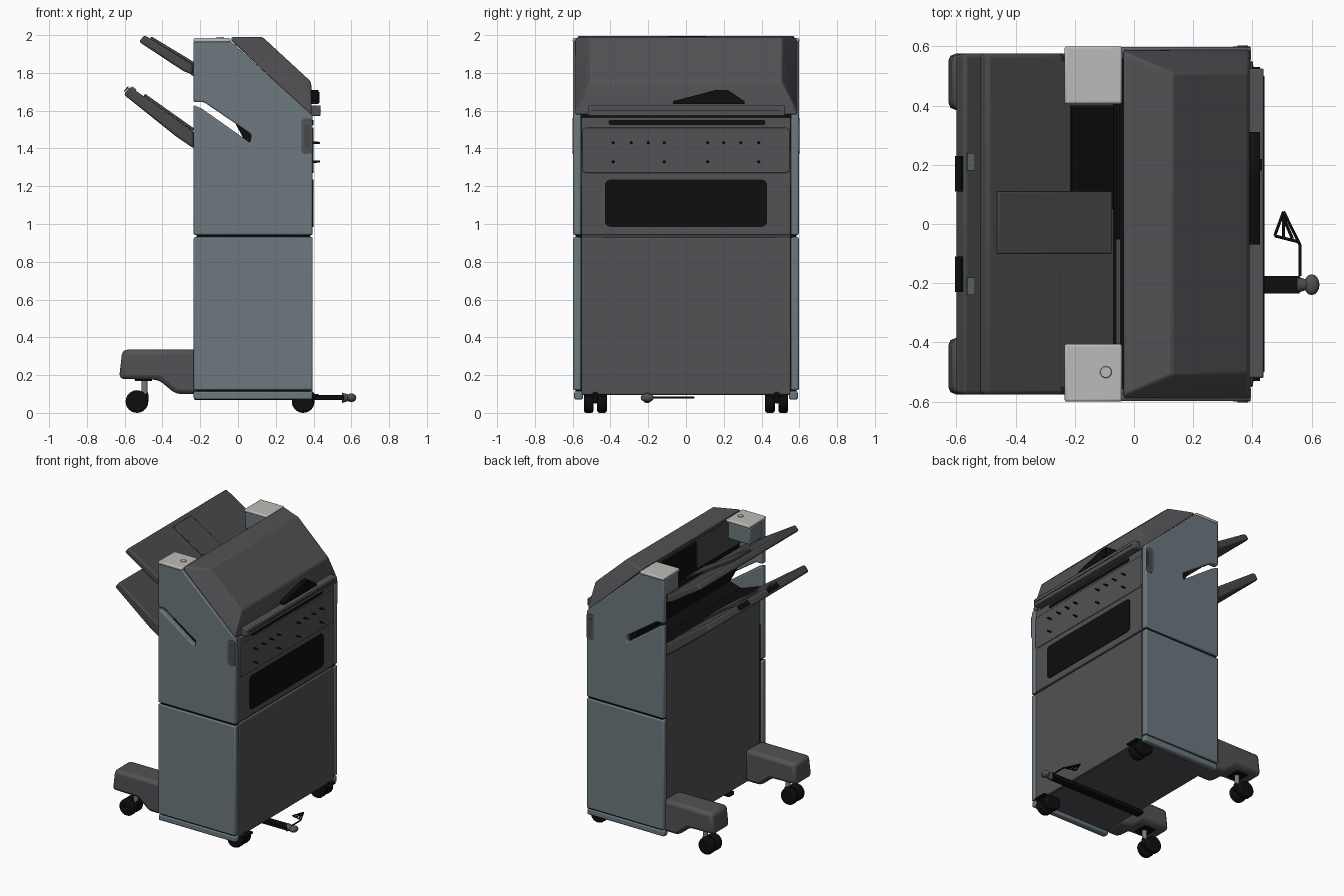
import bpy, bmesh, math
from mathutils import Vector

cube = bpy.data.objects.get("Cube")
if cube:
    bpy.data.objects.remove(cube, do_unlink=True)


def material(name, r, g, b):
    m = bpy.data.materials.new(name)
    m.use_nodes = True
    m.diffuse_color = (r, g, b, 1)
    node = next(n for n in m.node_tree.nodes if n.type == 'BSDF_PRINCIPLED')
    node.inputs["Base Color"].default_value = (r, g, b, 1)
    return m


CHARCOAL = material("charcoal plastic", .085, .083, .09)
DARK = material("dark grey plastic", .065, .065, .065)
BLUE = material("blue grey panel", .15, .19, .21)
LIGHT = material("light grey cap", .5, .5, .48)
BLACK = material("black", .004, .004, .004)
STEEL = material("steel", .2, .2, .21)


def finish(name, bm, mat, bevel=0, segments=2):
    bmesh.ops.recalc_face_normals(bm, faces=bm.faces)
    mesh = bpy.data.meshes.new(name)
    bm.to_mesh(mesh)
    bm.free()
    mesh.materials.append(mat)
    ob = bpy.data.objects.new(name, mesh)
    bpy.context.scene.collection.objects.link(ob)
    bpy.ops.object.select_all(action='DESELECT')
    ob.select_set(True)
    bpy.context.view_layer.objects.active = ob
    bpy.ops.object.shade_smooth_by_angle(angle=math.radians(35))
    if bevel:
        mod = ob.modifiers.new("rounded edges", 'BEVEL')
        mod.width, mod.segments = bevel, segments
        mod.limit_method = 'ANGLE'
    return ob


def prism(name, outline, start, end, mat, bevel=0, axis='y'):
    """Extrude an outline along y (outline is x, z) or along x (outline is y, z)."""
    bm = bmesh.new()
    def place(a, b, depth):
        return (a, depth, b) if axis == 'y' else (depth, a, b)
    face = bm.faces.new([bm.verts.new(place(a, b, start)) for a, b in outline])
    new = bmesh.ops.extrude_face_region(bm, geom=[face])["geom"]
    moved = [v for v in new if isinstance(v, bmesh.types.BMVert)]
    bmesh.ops.translate(bm, verts=moved, vec=place(0, 0, end - start))
    return finish(name, bm, mat, bevel)


def box(name, x0, x1, y0, y1, z0, z1, mat, bevel=0):
    return prism(name, [(x0, z0), (x1, z0), (x1, z1), (x0, z1)], y0, y1, mat, bevel)


def rounded(a0, a1, b0, b1, r):
    """Outline of a rectangle with round corners."""
    pts = []
    corners = [(a1 - r, b1 - r), (a0 + r, b1 - r), (a0 + r, b0 + r), (a1 - r, b0 + r)]
    for i, (a, b) in enumerate(corners):
        for k in range(5):
            t = (i + k / 4) * math.pi / 2
            pts.append((a + r * math.cos(t), b + r * math.sin(t)))
    return pts


def band(start, end, lift, thick):
    """Outline of a strip lying along a sloping line."""
    a, b = Vector(start), Vector(end)
    d = (b - a).normalized()
    n = Vector((-d.y, d.x))
    return [a + n * lift, b + n * lift, b + n * (lift + thick), a + n * (lift + thick)]


def cylinder(name, start, end, r1, r2, mat, bevel=0):
    a, b = Vector(start), Vector(end)
    bm = bmesh.new()
    bmesh.ops.create_cone(bm, cap_ends=True, segments=24, radius1=r1, radius2=r2,
                          depth=(b - a).length)
    bm.transform((b - a).to_track_quat('Z', 'Y').to_matrix().to_4x4())
    bmesh.ops.translate(bm, verts=bm.verts, vec=(a + b) / 2)
    return finish(name, bm, mat, bevel)


def sphere(name, center, radius, mat):
    bm = bmesh.new()
    bmesh.ops.create_uvsphere(bm, u_segments=16, v_segments=10, radius=radius)
    bmesh.ops.translate(bm, verts=bm.verts, vec=center)
    return finish(name, bm, mat)


# Cabinet core and dark interior
box("cabinet_core", -.215, .38, -.565, .565, .095, 1.39, CHARCOAL)
prism("interior_core", [(-.2, 1.38), (.38, 1.38), (.38, 1.56), (-.03, 1.95),
                        (-.05, 1.95), (-.05, 1.6), (.03, 1.45)], -.56, .56, BLACK)
prism("inner_wall", [(-.06, 1.76), (-.045, 1.76), (-.045, 1.96), (-.06, 1.96)],
      -.56, -.05, DARK)

# Side panels, posts and caps
upper_side = [(-.235, .942), (.395, .942), (.395, 1.575), (-.04, 1.97), (-.235, 1.97),
              (-.235, 1.645), (-.18, 1.645), (.07, 1.475), (.065, 1.43),
              (-.19, 1.61), (-.235, 1.63)]
lower_side = [(-.235, .12), (.395, .12), (.395, .93), (-.235, .93)]
for side, s in (("left", 1), ("right", -1)):
    prism(side + "_upper_side_panel", upper_side, s * .555, s * .597, BLUE, .008)
    prism(side + "_lower_side_panel", lower_side, s * .555, s * .597, BLUE, .008)
    box(side + "_base_rail", -.235, .395, s * .545, s * .592, .07, .115, BLUE, .01)
    box(side + "_seam_filler", -.22, .385, s * .55, s * .585, .1, 1.2, BLACK)
    box(side + "_corner_post", -.232, -.045, s * .41, s * .56, 1.84, 1.965, BLUE, .01)
    box(side + "_corner_cap", -.235, -.04, s * .405, s * .6, 1.962, 1.985, LIGHT, .008)
    prism(side + "_handle_recess", rounded(.335, .394, 1.37, 1.56, .022),
          s * .592, s * .6, CHARCOAL)
    prism(side + "_handle_grip", rounded(.35, .385, 1.4, 1.53, .015),
          s * .598, s * .602, DARK)
cylinder("cap_button", (-.095, -.5, 1.98), (-.095, -.5, 1.99), .022, .018, LIGHT)

# Sloping lid with chamfered ends
bm = bmesh.new()
for s in (1, -1):
    for x, y, z in ((-.035, .59, 1.97), (-.035, .58, 1.99), (.39, .59, 1.575),
                    (.39, .585, 1.6), (.13, .51, 1.99), (.385, .505, 1.755),
                    (.39, .51, 1.72)):
        bm.verts.new((x, s * y, z))
bmesh.ops.convex_hull(bm, input=bm.verts)
bmesh.ops.dissolve_limit(bm, angle_limit=.03, verts=bm.verts, edges=bm.edges)
finish("lid", bm, CHARCOAL, .008)

# Front doors, control panel and window
box("lower_door", .37, .395, -.553, .553, .097, .93, CHARCOAL, .006)
box("upper_door", .37, .395, -.553, .553, .942, 1.565, CHARCOAL, .006)
prism("control_panel", rounded(-.55, .55, 1.27, 1.51, .025), .394, .401, CHARCOAL,
      .003, axis='x')
prism("window", rounded(-.43, .43, .985, 1.235, .03), .393, .399, BLACK, axis='x')
prism("front_slot", rounded(-.41, .42, 1.525, 1.55, .01), .393, .4, BLACK, axis='x')
for y in (.115, .2, .29, .385):
    for s in (1, -1):
        rows = (1.43,) if .15 < y < .3 else (1.43, 1.33)
        for z in rows:
            cylinder("panel_pin", (.39, s * y, z), (.435, s * y, z), .007, .005, BLACK)

# Ledge and guide above the front slot
box("front_ledge", .38, .438, -.52, .525, 1.572, 1.628, CHARCOAL, .006)
box("ledge_groove", .41, .44, -.5, .5, 1.597, 1.601, BLACK)
prism("guide_bracket", [(-.07, 1.635), (.31, 1.635), (.31, 1.65), (.22, 1.71),
                        (.16, 1.71), (-.07, 1.65)], .38, .425, BLACK, axis='x')
box("guide_block", .4, .432, .18, .22, 1.64, 1.7, BLACK)

# Upper output tray
prism("upper_tray", [(-.525, 1.965), (-.495, 2), (-.24, 1.845), (-.24, 1.79),
                     (-.29, 1.81)], -.575, .575, DARK, .012)
prism("upper_tray_inner", [(-.25, 1.85), (-.07, 1.74), (-.07, 1.69), (-.25, 1.79)],
      -.55, .55, DARK)
prism("upper_tray_raised_panel", band((-.465, 1.981), (-.08, 1.748), 0, .014),
      -.1, .11, DARK, .004)
prism("upper_tray_opening", band((-.215, 1.83), (-.07, 1.741), 0, .006), .05, .4, BLACK)

# Lower output tray
prism("lower_tray", [(-.605, 1.685), (-.572, 1.728), (-.235, 1.49), (-.235, 1.4),
                     (-.33, 1.465)], -.575, .575, DARK, .012)
prism("lower_tray_inner", [(-.245, 1.49), (-.05, 1.42), (-.05, 1.38), (-.245, 1.41)],
      -.55, .55, BLACK)
prism("lower_tray_raised_panel", band((-.5, 1.678), (-.24, 1.494), 0, .014),
      -.14, .14, DARK, .004)
for s in (1, -1):
    prism("tray_slot", band((-.6, 1.7), (-.578, 1.725), 0, .006),
          s * .11, s * .23, BLACK)
    prism("tray_tab", band((-.565, 1.724), (-.54, 1.707), 0, .006),
          s * .18, s * .24, BLUE)

# Outrigger feet and casters
foot = [(-.612, .335), (-.63, .18), (-.42, .175), (-.33, .1), (-.21, .1), (-.21, .335)]
for side, s in (("left", 1), ("right", -1)):
    prism(side + "_foot", foot, s * .385, s * .575, CHARCOAL, .025)
    for place, x, top in (("rear", -.535, .18), ("front", .345, .1)):
        label = side + "_" + place
        for y in (.445, .515):
            cylinder(label + "_wheel", (x, s * (y - .026), .06), (x, s * (y + .026), .06),
                     .06, .06, BLACK, .012)
        box(label + "_fork", x - .01, x + .06, s * .465, s * .495, .05, .11, BLACK, .01)
        cylinder(label + "_stem", (x + .04, s * .48, .07), (x + .04, s * .48, top),
                 .017, .017, STEEL)
        box(label + "_mount", x - .01, x + .08, s * .43, s * .53, top - .012, top, BLACK)

# Docking bar with knob and flat triangular tag
box("docking_bar", -.23, .56, -.235, -.175, .068, .094, BLACK, .004)
cylinder("knob_neck", (.55, -.205, .08), (.59, -.205, .08), .028, .015, CHARCOAL)
knob = sphere("knob", (0, 0, 0), .035, CHARCOAL)
knob.location = (.6, -.205, .08)
knob.scale = (.75, 1, .65)
tag = [(.56, -.175), (.56, -.07), (.505, .042), (.475, -.04), (.555, -.06)]
links = list(zip(tag, tag[1:])) + [((.505, .042), (.505, -.045)), ((.505, .02), (.535, -.05))]
for (x0, y0), (x1, y1) in links:
    cylinder("tag_wire", (x0, y0, .082), (x1, y1, .082), .005, .005, BLACK)
